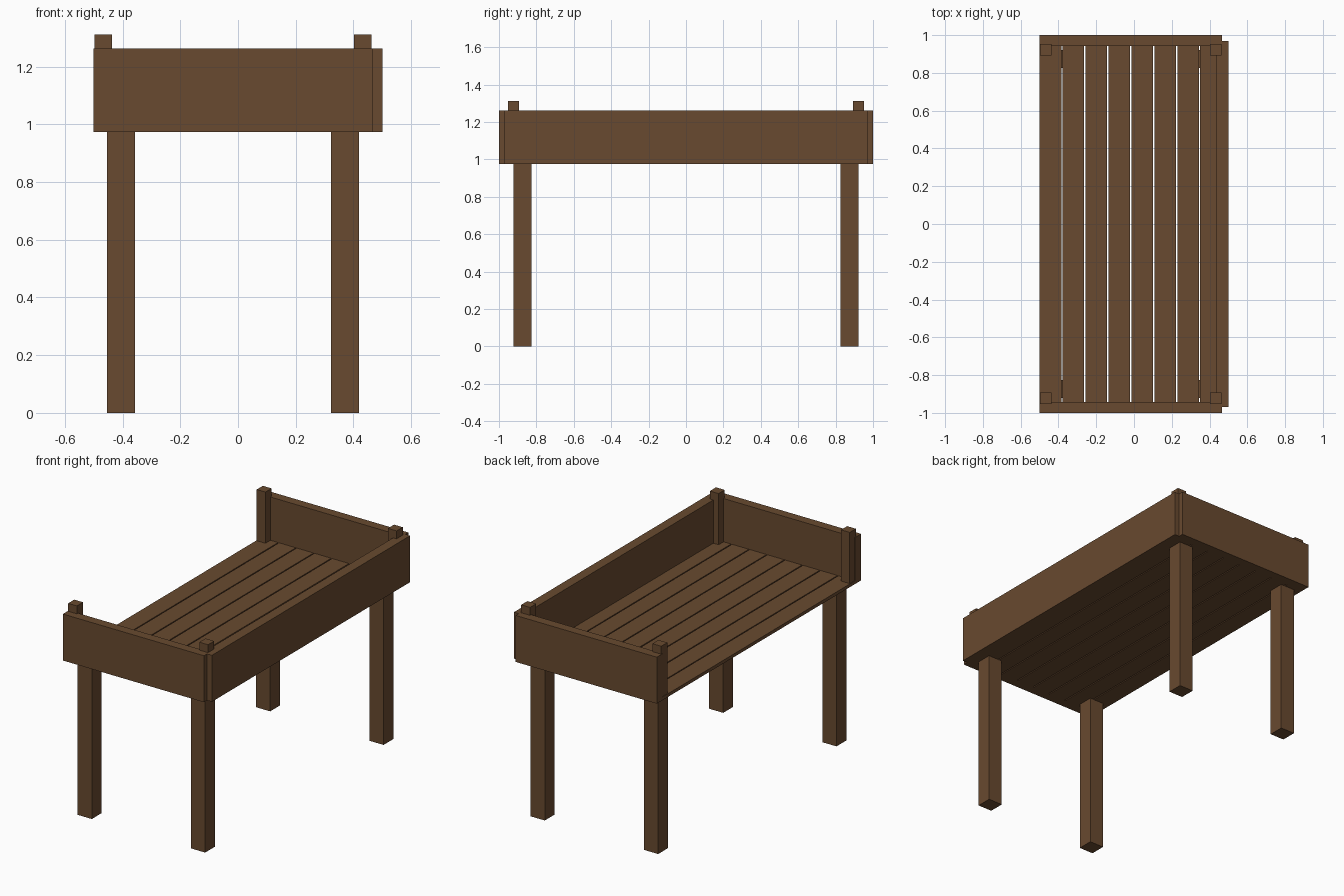
import bpy

if "Cube" in bpy.data.objects:
    bpy.data.objects.remove(bpy.data.objects["Cube"])

wood = bpy.data.materials.new("dark_wood")
wood.diffuse_color = (0.14, 0.068, 0.029, 1)
wood.use_nodes = True
wood.node_tree.nodes["Principled BSDF"].inputs["Base Color"].default_value = wood.diffuse_color


def box(name, x0, x1, y0, y1, z0, z1):
    bpy.ops.mesh.primitive_cube_add(
        size=1, location=((x0 + x1) / 2, (y0 + y1) / 2, (z0 + z1) / 2))
    ob = bpy.context.object
    ob.name = name
    ob.scale = (x1 - x0, y1 - y0, z1 - z0)
    bpy.ops.object.transform_apply(location=False, rotation=False, scale=True)
    ob.data.materials.append(wood)
    return ob


FLOOR, RIM, POST_TOP = 0.974, 1.262, 1.311

# Floor planks with narrow gaps
for i in range(8):
    x = -0.5 + i * 0.1215
    box(f"floor_plank_{i + 1}", x, x + 0.115, -0.97, 0.97, FLOOR, FLOOR + 0.02)

# Side board on the right; the left side is open
box("side_board", 0.438, 0.5, -0.97, 0.97, FLOOR, RIM)

# End boards, corner posts and legs, mirrored front to back
for s, end in ((-1, "front"), (1, "back")):
    def y_pair(a, b):
        return sorted((s * a, s * b))

    box(f"{end}_end_board", -0.5, 0.467, *y_pair(0.942, 1.0), FLOOR, RIM)
    for side, post_x, leg_x in (("left", -0.497, -0.454), ("right", 0.402, 0.323)):
        box(f"{end}_{side}_post", post_x, post_x + 0.06,
            *y_pair(0.893, 0.953), FLOOR, POST_TOP)
        box(f"{end}_{side}_leg", leg_x, leg_x + 0.097,
            *y_pair(0.825, 0.921), 0, FLOOR)
